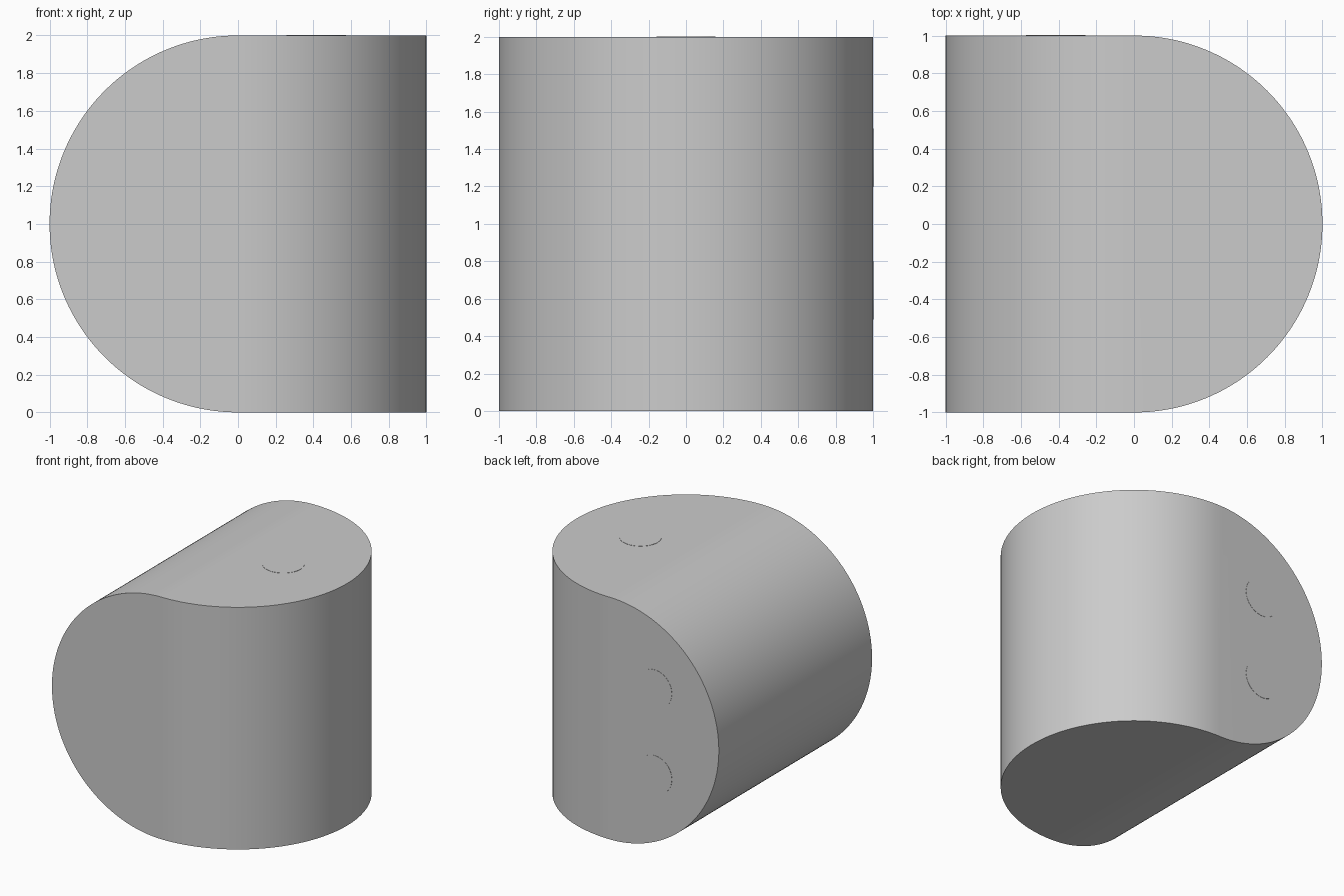
import bpy, bmesh, math
from mathutils import Matrix

if "Cube" in bpy.data.objects:
    bpy.data.objects.remove(bpy.data.objects["Cube"])

SEG = 96       # steps per half circle
OVER = 0.3     # overshoot, trimmed by the intersection


def d_prism(name, matrix):
    """D-shaped outline (round end on +x), extruded along local z."""
    pts = [(math.sin(math.pi * i / SEG), -math.cos(math.pi * i / SEG)) for i in range(SEG + 1)]
    pts += [(-1 - OVER, 1), (-1 - OVER, -1)]
    bm = bmesh.new()
    face = bm.faces.new([bm.verts.new((x, y, -1 - OVER)) for x, y in pts])
    ext = bmesh.ops.extrude_face_region(bm, geom=[face])
    top = [v for v in ext["geom"] if isinstance(v, bmesh.types.BMVert)]
    bmesh.ops.translate(bm, verts=top, vec=(0, 0, 2 + 2 * OVER))
    bmesh.ops.recalc_face_normals(bm, faces=bm.faces)
    bm.transform(Matrix.Translation((0, 0, 1)) @ matrix)
    mesh = bpy.data.meshes.new(name)
    bm.to_mesh(mesh)
    bm.free()
    obj = bpy.data.objects.new(name, mesh)
    bpy.context.collection.objects.link(obj)
    return obj


def smooth(obj):
    bpy.ops.object.select_all(action='DESELECT')
    obj.select_set(True)
    bpy.context.view_layer.objects.active = obj
    bpy.ops.object.shade_smooth_by_angle(angle=math.radians(30))


# Body: upright D crossed with a D lying along y, round ends opposed
body = d_prism("body", Matrix.Identity(4))
cutter = d_prism("body_cutter", Matrix.Rotation(math.pi, 4, 'Z') @ Matrix.Rotation(math.pi / 2, 4, 'X'))
cutter.hide_render = True
mod = body.modifiers.new("intersect", 'BOOLEAN')
mod.operation = 'INTERSECT'
mod.solver = 'EXACT'
mod.object = cutter
bpy.context.view_layer.objects.active = body
bpy.ops.object.modifier_apply(modifier=mod.name)
bpy.data.objects.remove(cutter)
smooth(body)

# Near-flush round plugs: one on the top, two on the back
LIFT, DEPTH = 0.002, 0.02
off = LIFT - DEPTH / 2
for name, loc, rot in (
    ("top_plug", (0.415, 0, 2 + off), (0, 0, 0)),
    ("back_plug_upper", (-0.415, 1 + off, 1.354), (math.pi / 2, 0, 0)),
    ("back_plug_lower", (-0.415, 1 + off, 0.646), (math.pi / 2, 0, 0)),
):
    bpy.ops.mesh.primitive_cylinder_add(vertices=64, radius=0.157, depth=DEPTH,
                                        location=loc, rotation=rot)
    plug = bpy.context.object
    plug.name = name
    smooth(plug)
